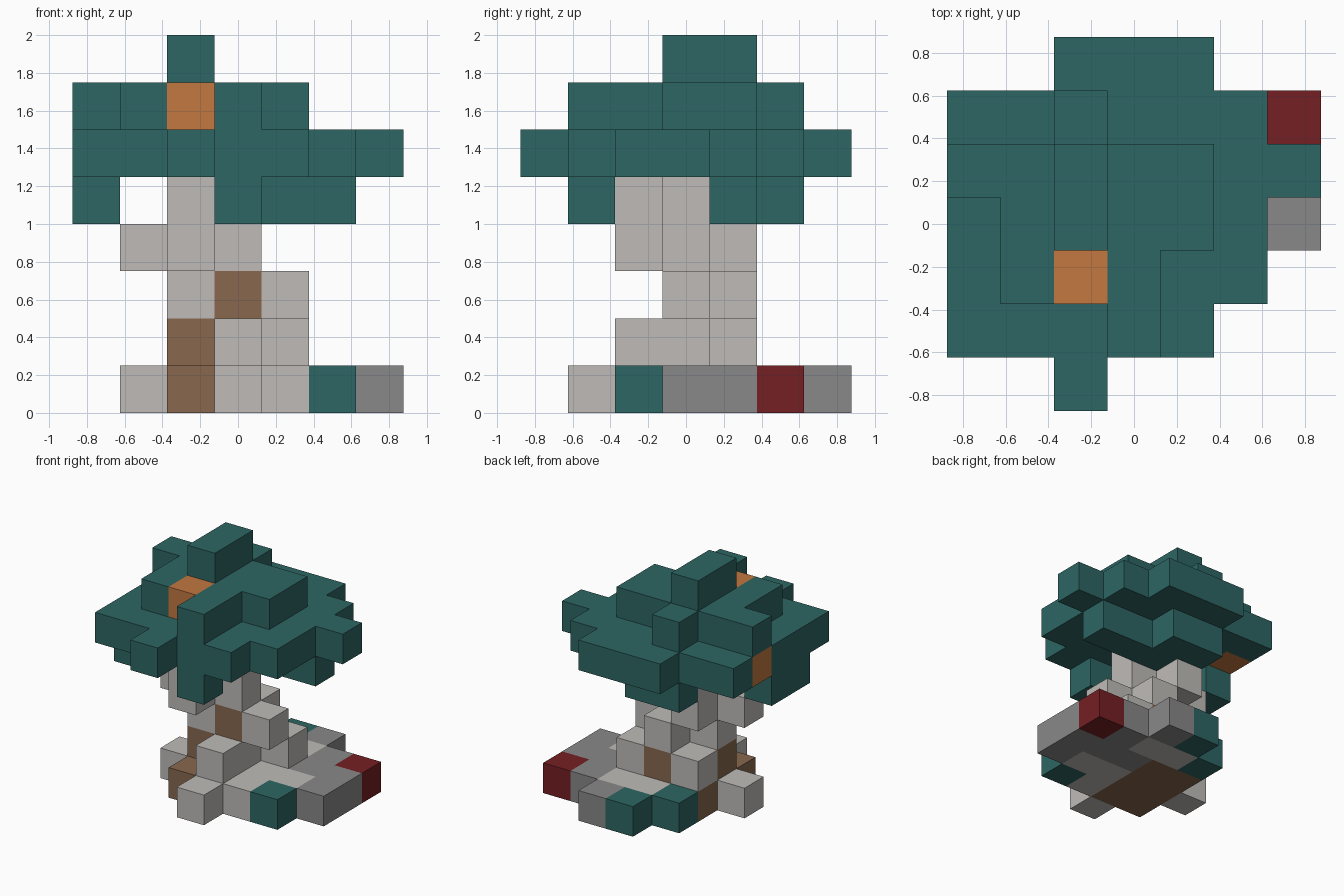
import bpy
import bmesh
from mathutils import Vector

if "Cube" in bpy.data.objects:
    bpy.data.objects.remove(bpy.data.objects["Cube"])

S = 0.25          # block size
HALF = 0.875      # half of the 7-block footprint

# One material per colour (linear values)
COLOURS = {
    "G": ("leaf_green", (0.026, 0.133, 0.125)),
    "W": ("pale_wood", (0.52, 0.50, 0.48)),
    "B": ("brown_bark", (0.246, 0.138, 0.076)),
    "O": ("orange_fruit", (0.539, 0.188, 0.053)),
    "R": ("red_flower", (0.178, 0.014, 0.017)),
    "S": ("grey_stone", (0.246, 0.246, 0.246)),
}
KEYS = list(COLOURS)
MATS = []
for key in KEYS:
    m = bpy.data.materials.new(COLOURS[key][0])
    m.diffuse_color = (*COLOURS[key][1], 1.0)
    m.use_nodes = True
    m.node_tree.nodes["Principled BSDF"].inputs["Base Color"].default_value = m.diffuse_color
    MATS.append(m)

# Block plans: {layer: (back-most row index, rows from back to front)}
PARTS = {
    # stone slab with roots and small plants
    "ground_base": {
        0: (6, ["...GS..",
                "..GWWSR",
                "..BBSSS",
                ".WBBWWS",
                "..BBWG.",
                "...W..."]),
    },
    # twisted trunk
    "trunk": {
        1: (4, ["..WBW..",
                "..BW...",
                "...W..."]),
        2: (4, ["...W...",
                "..WBW.."]),
        3: (4, ["..W....",
                ".WWW...",
                "..W...."]),
        4: (4, ["..W....",
                "..WW...",
                "..W...."]),
    },
    # leafy crown with two fruits
    "crown": {
        4: (5, ["..GG...",
                "...GGG.",
                "G......",
                "G......",
                "...G..."]),
        5: (6, ["..GGG..",
                "GGGGGG.",
                "OGGGGGG",
                "GGGGGG.",
                "GGGGGG.",
                "GGGGG..",
                "..G...."]),
        6: (5, ["..G....",
                "GGGGG..",
                ".GGGG..",
                ".GOG...",
                "...G..."]),
        7: (4, ["..G....",
                "..G...."]),
    },
}


def read_cells(layers):
    """Turn the row plans into {(x, y, z): colour key}."""
    cells = {}
    for k, (back, rows) in layers.items():
        for r, row in enumerate(rows):
            for i, ch in enumerate(row):
                if ch != ".":
                    cells[(i, back - r, k)] = ch
    return cells


def build(name, cells, filled):
    """Make the outer block faces of one part, skipping hidden ones."""
    bm = bmesh.new()
    verts = {}

    def vert(p):
        if p not in verts:
            verts[p] = bm.verts.new((p[0] * S - HALF, p[1] * S - HALF, p[2] * S))
        return verts[p]

    for cell, ch in cells.items():
        for axis in range(3):
            u, v = (axis + 1) % 3, (axis + 2) % 3
            for side in (0, 1):
                near = list(cell)
                near[axis] += 2 * side - 1
                if tuple(near) in filled:
                    continue
                loop = [(0, 0), (1, 0), (1, 1), (0, 1)]
                if side == 0:
                    loop.reverse()
                corners = []
                for du, dv in loop:
                    p = list(cell)
                    p[axis] += side
                    p[u] += du
                    p[v] += dv
                    corners.append(vert(tuple(p)))
                bm.faces.new(corners).material_index = KEYS.index(ch)
    mesh = bpy.data.meshes.new(name)
    bm.to_mesh(mesh)
    bm.free()
    for m in MATS:
        mesh.materials.append(m)
    bpy.context.collection.objects.link(bpy.data.objects.new(name, mesh))


parts = {name: read_cells(layers) for name, layers in PARTS.items()}
filled = set().union(*parts.values())
for name, cells in parts.items():
    build(name, cells, filled)
